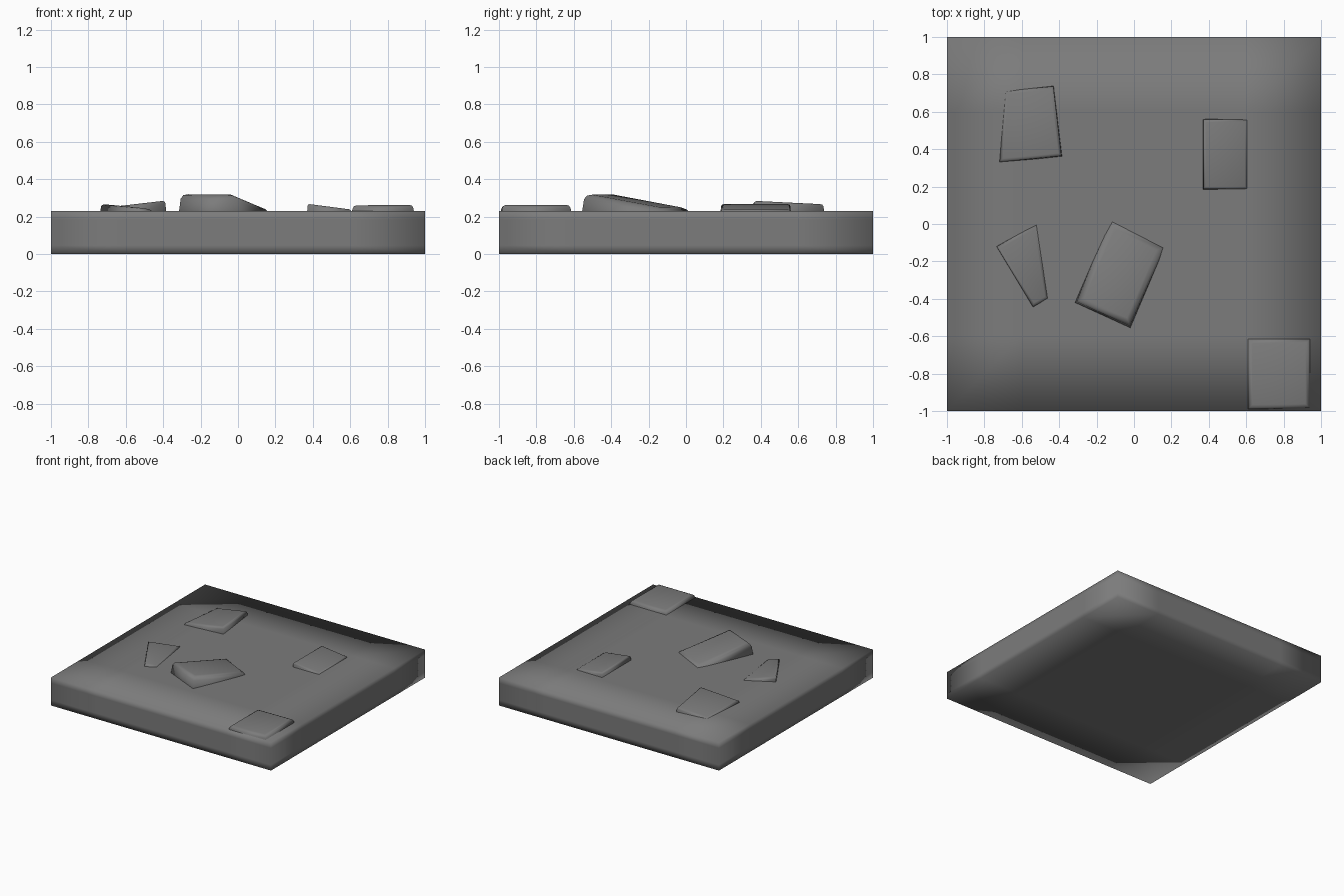
import bpy, bmesh
from mathutils import Vector

if "Cube" in bpy.data.objects:
    bpy.data.objects.remove(bpy.data.objects["Cube"])

TOP = 0.23    # height of the slab surface
DEEP = 0.15   # how far the stones are sunk

dark = bpy.data.materials.new("dark_stone")
dark.diffuse_color = (0.2, 0.2, 0.2, 1)
dark.use_nodes = True
dark.node_tree.nodes["Principled BSDF"].inputs["Base Color"].default_value = dark.diffuse_color


def finish(bm, name):
    bmesh.ops.recalc_face_normals(bm, faces=bm.faces)
    for f in bm.faces:
        f.smooth = True
    me = bpy.data.meshes.new(name)
    bm.to_mesh(me)
    bm.free()
    me.materials.append(dark)
    ob = bpy.data.objects.new(name, me)
    bpy.context.collection.objects.link(ob)
    return ob


def slab(name):
    bm = bmesh.new()
    bmesh.ops.create_cube(bm, size=2)
    for v in bm.verts:
        v.co.z = TOP if v.co.z > 0 else 0
    bmesh.ops.subdivide_edges(bm, edges=bm.edges[:], cuts=4, use_grid_fill=True)
    return finish(bm, name)


def stone(name, outline, heights, inset=0.96, bevel=0.02):
    """Sunken block: footprint corners at slab level, each with its own top height."""
    bm = bmesh.new()
    pts = [Vector(p) for p in outline]
    mid = sum(pts, Vector((0, 0))) / len(pts)
    low, high = [], []
    for p, h in zip(pts, heights):
        # flare the buried end so the footprint is right at slab level
        t = (TOP - DEEP) / (h - DEEP)
        flare = min((1 - t * inset) / (1 - t), 1.05)
        a = mid + (p - mid) * flare
        b = mid + (p - mid) * inset
        low.append(bm.verts.new((a.x, a.y, DEEP)))
        high.append(bm.verts.new((b.x, b.y, h)))
    bm.faces.new(low[::-1])
    top = bm.faces.new(high)
    n = len(pts)
    for i in range(n):
        j = (i + 1) % n
        bm.faces.new((low[i], low[j], high[j], high[i]))
    # worn upper edges
    bmesh.ops.bevel(bm, geom=list(top.edges), offset=bevel, segments=2,
                    profile=0.5, affect='EDGES')
    return finish(bm, name)


slab("ground_slab")

# stones poking out of the surface
stone("large_stone", [(-.315, -.42), (-.02, -.555), (.17, -.12), (-.12, .03)],
      [.325, .322, .246, .244], 0.95, 0.03)
stone("right_stone", [(.37, .185), (.607, .185), (.607, .56), (.37, .56)],
      [.268, .238, .238, .268], 0.98, 0.012)
stone("corner_stone", [(.61, -.99), (.94, -.985), (.94, -.615), (.61, -.615)],
      [.26, .263, .263, .26], 0.98, 0.02)
stone("back_stone", [(-.72, .33), (-.385, .362), (-.43, .738), (-.69, .712)],
      [.248, .286, .268, .236], 0.98, 0.015)
stone("left_stone", [(-.735, -.12), (-.54, -.445), (-.458, -.40), (-.52, 0)],
      [.268, .25, .238, .24], 0.98, 0.015)
